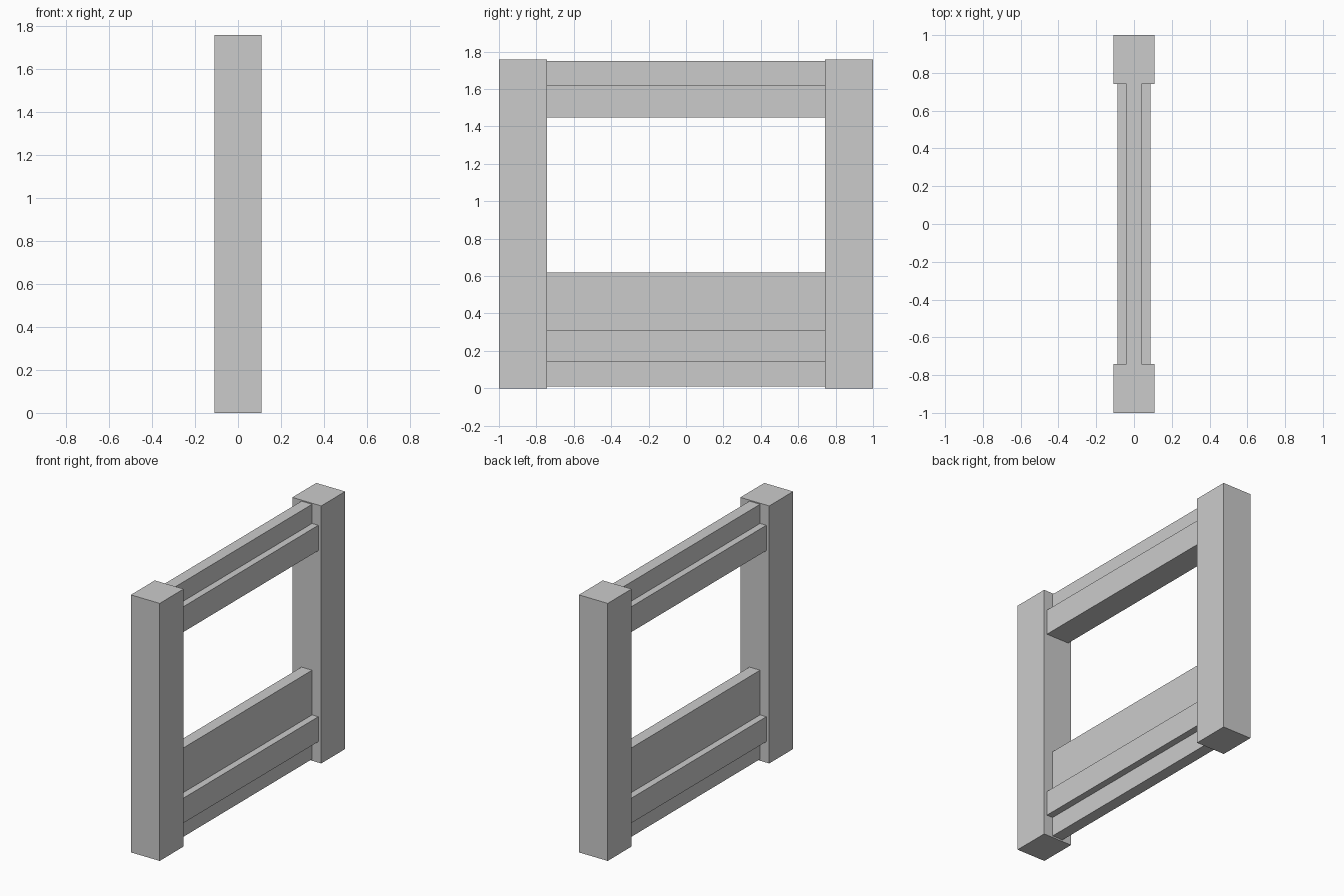
import bpy, bmesh

if "Cube" in bpy.data.objects:
    bpy.data.objects.remove(bpy.data.objects["Cube"])

POST_IN, POST_OUT = 0.742, 1.0      # post extent along y
POST_HALF, POST_TOP = 0.109, 1.758  # post half width in x, height
CORE, LEDGE = 0.04, 0.087           # rail half widths in x


def extrude_y(name, half_profile, y0, y1):
    """Mirror an (x, z) half profile across x = 0 and extrude it from y0 to y1."""
    profile = half_profile + [(-x, z) for x, z in reversed(half_profile)]
    bm = bmesh.new()
    face = bm.faces.new([bm.verts.new((x, y0, z)) for x, z in profile])
    ext = bmesh.ops.extrude_face_region(bm, geom=[face])
    verts = [g for g in ext["geom"] if isinstance(g, bmesh.types.BMVert)]
    bmesh.ops.translate(bm, verts=verts, vec=(0, y1 - y0, 0))
    bmesh.ops.recalc_face_normals(bm, faces=bm.faces)
    mesh = bpy.data.meshes.new(name)
    bm.to_mesh(mesh)
    bm.free()
    obj = bpy.data.objects.new(name, mesh)
    bpy.context.collection.objects.link(obj)
    return obj


# Two square end posts
post = [(POST_HALF, 0), (POST_HALF, POST_TOP)]
extrude_y("front_post", post, -POST_OUT, -POST_IN)
extrude_y("back_post", post, POST_IN, POST_OUT)

# Top rail: wide base with a narrower upper strip
top_rail = [(LEDGE, 1.447), (LEDGE, 1.62), (CORE, 1.62), (CORE, 1.751)]
extrude_y("top_rail", top_rail, -POST_IN, POST_IN)

# Bottom rail: tall board with a ledge along both sides
bottom_rail = [(CORE, 0.011), (CORE, 0.143), (LEDGE, 0.143),
               (LEDGE, 0.313), (CORE, 0.313), (CORE, 0.618)]
extrude_y("bottom_rail", bottom_rail, -POST_IN, POST_IN)
